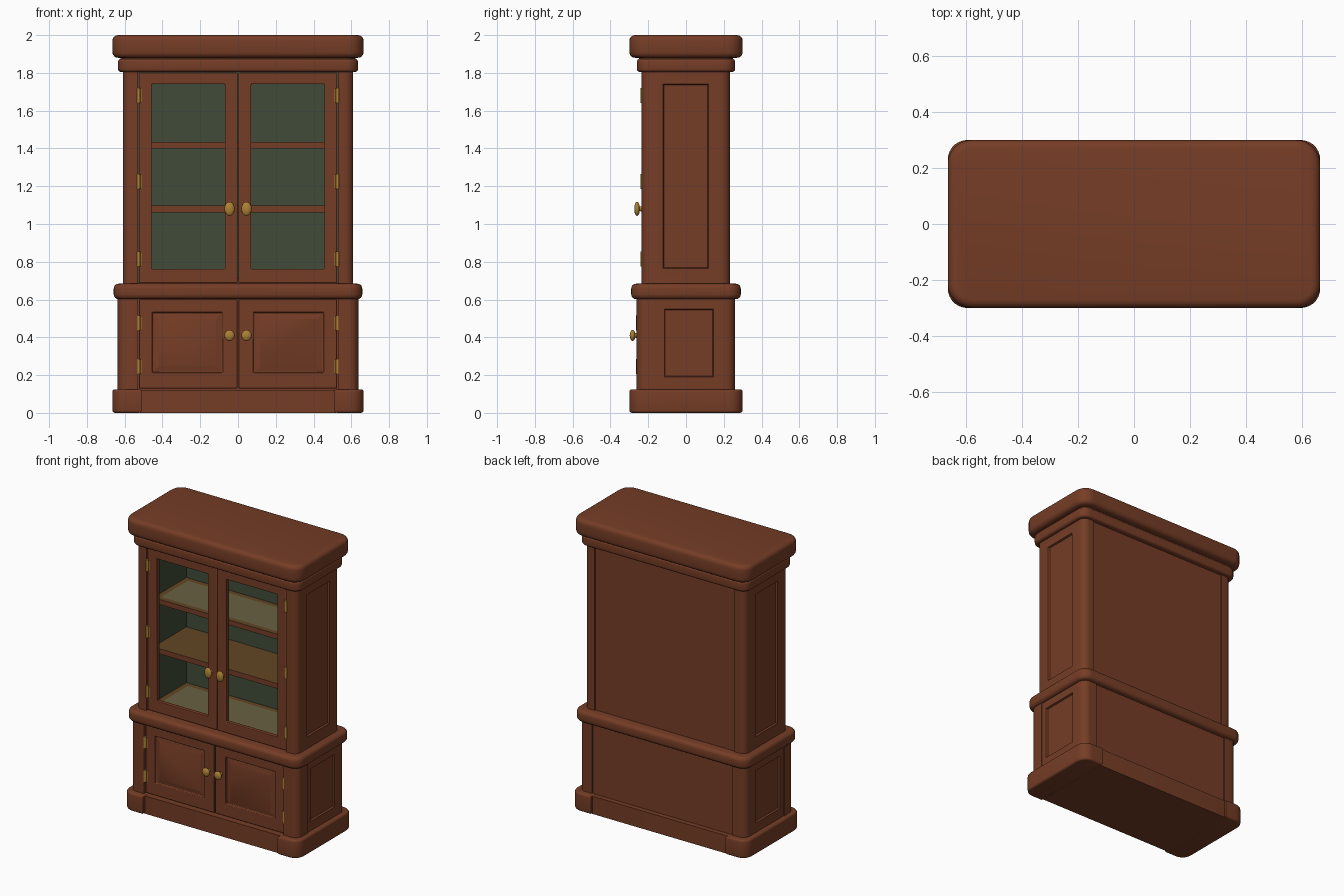
import bpy, bmesh, math
from mathutils import Matrix, Vector

if "Cube" in bpy.data.objects:
    bpy.data.objects.remove(bpy.data.objects["Cube"])


def material(name, rgb):
    m = bpy.data.materials.new(name)
    m.diffuse_color = (*rgb, 1)
    m.use_nodes = True
    m.node_tree.nodes["Principled BSDF"].inputs["Base Color"].default_value = m.diffuse_color
    return m


WOOD = material("brown wood", (0.178, 0.046, 0.019))
GREEN = material("dark green lining", (0.052, 0.070, 0.041))
TAN = material("olive shelf top", (0.140, 0.118, 0.055))
EDGE = material("ochre shelf border", (0.120, 0.061, 0.017))
GOLD = material("brass", (0.42, 0.22, 0.035))


def box(bm, lo, hi):
    """Add a plain box between two corners."""
    c = (Vector(lo) + Vector(hi)) / 2
    s = Vector(hi) - Vector(lo)
    bmesh.ops.create_cube(bm, size=1, matrix=Matrix.Translation(c) @ Matrix.Diagonal((*s, 1)))


def finish(bm, name, mats=(WOOD,), mirror=True, bevel=0):
    me = bpy.data.meshes.new(name)
    bm.to_mesh(me)
    bm.free()
    ob = bpy.data.objects.new(name, me)
    bpy.context.collection.objects.link(ob)
    for m in mats:
        me.materials.append(m)
    bpy.ops.object.select_all(action='DESELECT')
    ob.select_set(True)
    bpy.context.view_layer.objects.active = ob
    bpy.ops.object.shade_smooth_by_angle(angle=math.radians(35))
    if bevel:
        b = ob.modifiers.new("bevel", 'BEVEL')
        b.width, b.segments = bevel, 2
    if mirror:
        ob.modifiers.new("mirror", 'MIRROR').use_mirror_merge = False
    return ob


def rounded(lo, hi, r, rim, pick=lambda x, y: True):
    """Box with rounded vertical corners (chosen by pick) and rounded rims."""
    bm = bmesh.new()
    box(bm, lo, hi)
    mid = (Vector(lo) + Vector(hi)) / 2
    vert = []
    for e in bm.edges:
        a, b = (v.co for v in e.verts)
        if abs(a.z - b.z) > 1e-4 and pick(a.x > mid.x, a.y > mid.y):
            vert.append(e)
    bmesh.ops.bevel(bm, geom=vert, offset=r, segments=7, profile=0.5, affect='EDGES')
    if rim:
        flat = [e for e in bm.edges if abs(e.verts[0].co.z - e.verts[1].co.z) < 1e-4]
        bmesh.ops.bevel(bm, geom=flat, offset=rim, segments=4, profile=0.5, affect='EDGES')
    return bm


def sink(bm, normal, lo, hi, depth, slope=0.006):
    """Sink a panel with the given bounds into the largest face along normal."""
    bm.normal_update()
    f = max((f for f in bm.faces if f.normal.dot(Vector(normal)) > 0.99), key=lambda f: f.calc_area())
    c = f.calc_center_median()
    bmesh.ops.inset_individual(bm, faces=[f], thickness=0.01)
    for v in f.verts:
        for ax in range(3):
            if abs(normal[ax]) < 0.5:
                v.co[ax] = hi[ax] if v.co[ax] > c[ax] else lo[ax]
    bmesh.ops.inset_individual(bm, faces=[f], thickness=slope, depth=-depth)
    return f


# plinth: two end blocks and a set-back board
outer = lambda x, y: x
finish(rounded((0.51, -0.3, 0), (0.665, 0.3, 0.125), 0.07, 0.014, outer), "plinth_end")
finish(rounded((-0.52, -0.28, 0), (0.52, 0.285, 0.122), 0.005, 0, ), "plinth_board", mirror=False)

# lower cabinet: front posts, panelled sides, back
finish(rounded((0.53, -0.262, 0.12), (0.637, -0.155, 0.605), 0.05, 0, lambda x, y: x and not y), "lower_post")
bm = rounded((0.53, -0.156, 0.12), (0.632, 0.26, 0.605), 0.05, 0, lambda x, y: x and y)
sink(bm, (1, 0, 0), (0, -0.115, 0.19), (0, 0.145, 0.55), 0.012)
finish(bm, "lower_side")
bm = bmesh.new()
box(bm, (-0.54, 0.22, 0.12), (0.54, 0.252, 0.605))
finish(bm, "lower_back", mirror=False)

# lower doors with raised panels
bm = bmesh.new()
box(bm, (0.003, -0.252, 0.13), (0.524, -0.215, 0.602))
f = sink(bm, (0, -1, 0), (0.08, 0, 0.21), (0.455, 0, 0.535), 0.014)
bmesh.ops.inset_individual(bm, faces=[f], thickness=0.008)
bmesh.ops.inset_individual(bm, faces=[f], thickness=0.036, depth=0.011)
finish(bm, "lower_door", bevel=0.003)

# waist moulding
finish(rounded((-0.658, -0.29, 0.602), (0.658, 0.29, 0.684), 0.07, 0.026), "waist_moulding", mirror=False)

# upper cabinet: panelled sides with rounded corners, back
bm = rounded((0.53, -0.235, 0.68), (0.61, 0.233, 1.82), 0.045, 0, outer)
sink(bm, (1, 0, 0), (0, -0.122, 0.765), (0, 0.118, 1.74), 0.012)
finish(bm, "upper_side")
bm = bmesh.new()
box(bm, (-0.54, 0.2, 0.68), (0.54, 0.224, 1.82))
finish(bm, "upper_back", mirror=False)

# green lining inside the display space
bm = bmesh.new()
box(bm, (-0.53, 0.19, 0.68), (0.53, 0.201, 1.81))
for s in (-1, 1):
    box(bm, (s * 0.53 - 0.006, -0.19, 0.68), (s * 0.53 + 0.006, 0.195, 1.81))
finish(bm, "interior_lining", (GREEN,), mirror=False)

# shelves and display floor, with coloured tops
for name, z0, z1 in (("floor", 0.67, 0.715), ("middle_shelf", 1.062, 1.097), ("top_shelf", 1.4, 1.435)):
    bm = bmesh.new()
    box(bm, (-0.524, -0.17, z0), (0.524, 0.19, z1))
    bm.normal_update()
    top = next(f for f in bm.faces if f.normal.z > 0.9)
    ring = bmesh.ops.inset_individual(bm, faces=[top], thickness=0.05)["faces"]
    for f in ring:
        f.material_index = 2
    top.material_index = 2 if name == "middle_shelf" else 1
    finish(bm, name, (WOOD, TAN, EDGE), mirror=False)

# display door frames, open where the pane would be
bm = bmesh.new()
y0, y1 = -0.228, -0.195
box(bm, (0.003, y0, 0.688), (0.524, y1, 1.802))
bm.normal_update()
fronts = [f for f in bm.faces if abs(f.normal.y) > 0.9]
for f in fronts:
    c = f.calc_center_median()
    bmesh.ops.inset_individual(bm, faces=[f], thickness=0.02)
    for v in f.verts:
        v.co.x = 0.457 if v.co.x > c.x else 0.07
        v.co.z = 1.74 if v.co.z > c.z else 0.762
rims = [e for f in fronts for e in f.edges]
bmesh.ops.delete(bm, geom=fronts, context='FACES_ONLY')
bmesh.ops.bridge_loops(bm, edges=rims)
bmesh.ops.recalc_face_normals(bm, faces=bm.faces)
finish(bm, "display_door", bevel=0.004)

# cornice in three steps
for name, x, y, z0, z1, r, rim in (
        ("cornice_band", 0.635, 0.26, 1.805, 1.875, 0.06, 0.016),
        ("cornice_neck", 0.622, 0.25, 1.86, 1.9, 0.055, 0),
        ("cornice_cap", 0.665, 0.3, 1.88, 2.0, 0.085, 0.03)):
    finish(rounded((-x, -y, z0), (x, y, z1), r, rim), name, mirror=False)

# brass knobs: flattened ball on a stem
for name, y, z, h in (("upper_knob", -0.228, 1.08, 0.037), ("lower_knob", -0.252, 0.41, 0.029)):
    bm = bmesh.new()
    bmesh.ops.create_uvsphere(bm, u_segments=20, v_segments=12, radius=1,
                              matrix=Matrix.Translation((0.045, y - 0.031, z)) @ Matrix.Diagonal((0.027, 0.015, h, 1)))
    bmesh.ops.create_cone(bm, cap_ends=True, segments=16, radius1=0.015, radius2=0.01, depth=0.035,
                          matrix=Matrix.Translation((0.045, y - 0.013, z)) @ Matrix.Rotation(math.pi / 2, 4, 'X'))
    finish(bm, name, (GOLD,))

# brass hinges: barrel and leaf
for name, y, zs in (("upper_hinge", -0.233, (1.68, 1.225, 0.815)), ("lower_hinge", -0.255, (0.475, 0.245))):
    bm = bmesh.new()
    for z in zs:
        bmesh.ops.create_cone(bm, cap_ends=True, segments=12, radius1=0.009, radius2=0.009, depth=0.08,
                              matrix=Matrix.Translation((0.526, y, z)))
        box(bm, (0.51, y + 0.001, z - 0.034), (0.526, y + 0.008, z + 0.034))
    finish(bm, name, (GOLD,))
